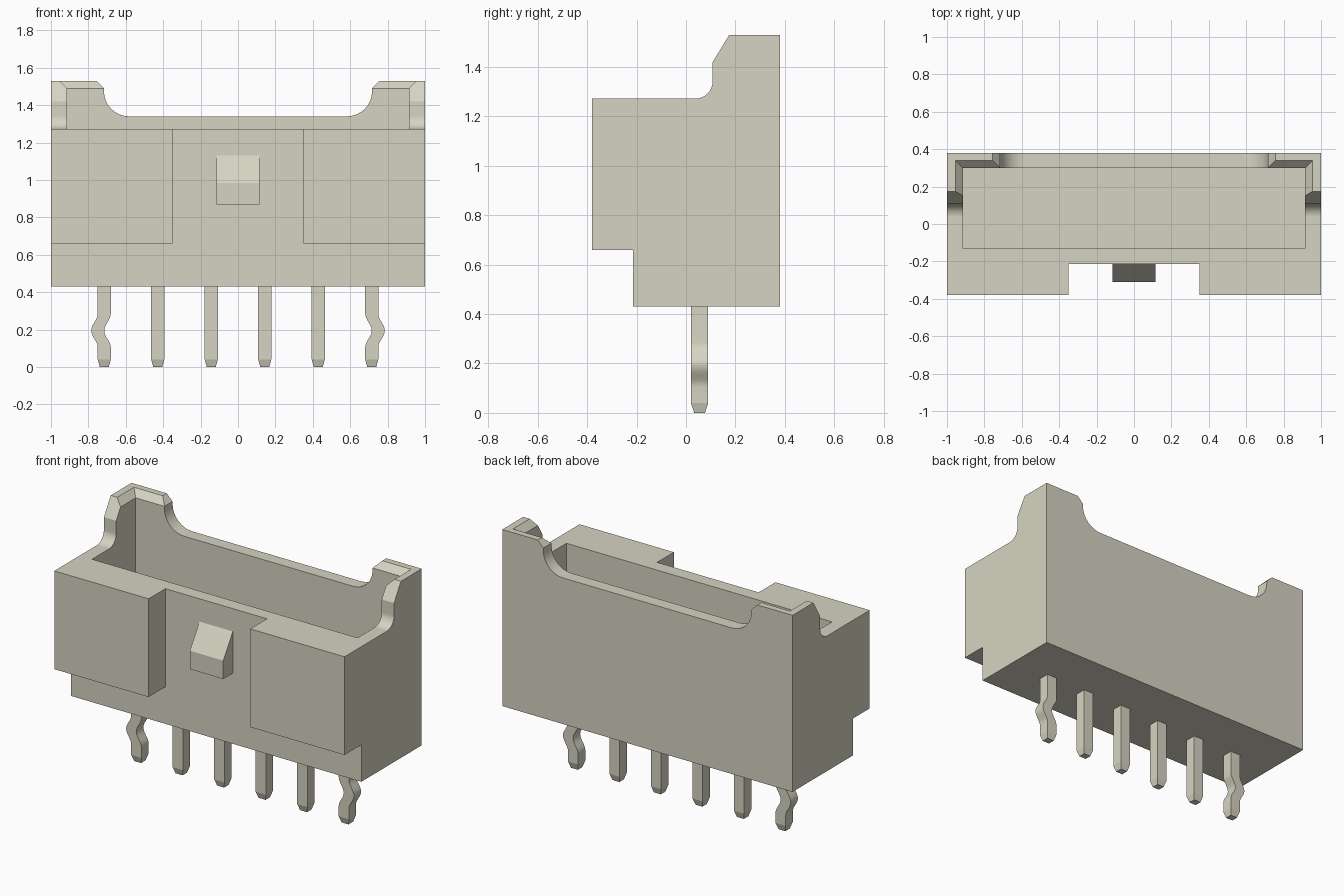
import bpy, bmesh, math

cube = bpy.data.objects.get("Cube")
if cube:
    bpy.data.objects.remove(cube, do_unlink=True)

ivory = bpy.data.materials.new("warm ivory plastic")
ivory.use_nodes = True
ivory.diffuse_color = (0.674, 0.658, 0.539, 1)
ivory.node_tree.nodes["Principled BSDF"].inputs["Base Color"].default_value = ivory.diffuse_color


def loft(name, rings):
    """Closed solid through rings of matching points."""
    bm = bmesh.new()
    vs = [[bm.verts.new(p) for p in ring] for ring in rings]
    n = len(vs[0])
    for a, b in zip(vs, vs[1:]):
        for i in range(n):
            j = (i + 1) % n
            bm.faces.new((a[i], a[j], b[j], b[i]))
    bm.faces.new(vs[0][::-1])
    bm.faces.new(vs[-1])
    bmesh.ops.recalc_face_normals(bm, faces=bm.faces)
    me = bpy.data.meshes.new(name)
    bm.to_mesh(me)
    bm.free()
    me.materials.append(ivory)
    ob = bpy.data.objects.new(name, me)
    bpy.context.collection.objects.link(ob)
    return ob


def extrude_x(name, yz, x0, x1):
    return loft(name, [[(x, y, z) for y, z in yz] for x in (x0, x1)])


def extrude_y(name, xz, y0, y1):
    return loft(name, [[(x, y, z) for x, z in xz] for y in (y0, y1)])


def rect(x0, x1, y0, y1, z):
    return [(x0, y0, z), (x1, y0, z), (x1, y1, z), (x0, y1, z)]


def arc(cx, cz, r, a0, a1, n=8):
    angles = [math.radians(a0 + (a1 - a0) * i / n) for i in range(n + 1)]
    return [(cx + r * math.cos(a), cz + r * math.sin(a)) for a in angles]


def smooth(ob):
    bpy.ops.object.select_all(action='DESELECT')
    ob.select_set(True)
    bpy.context.view_layer.objects.active = ob
    bpy.ops.object.shade_smooth_by_angle(angle=math.radians(13))


# Housing: side outline with the stepped front and raised back
side = [(-0.215, 0.43), (0.38, 0.43), (0.38, 1.53), (0.175, 1.53), (0.108, 1.42)]
side += arc(0.038, 1.342, 0.07, 0, -90)
side += [(-0.38, 1.272), (-0.38, 0.66), (-0.215, 0.66)]
housing = extrude_x("housing", side, -1, 1)

# Cutters: cavity with flared mouth, front recess, back wall dip
cavity = loft("cavity_cutter", [
    rect(-0.915, 0.915, -0.13, 0.30, 0.60),
    rect(-0.915, 0.915, -0.13, 0.30, 1.49),
    rect(-1.015, 1.015, -0.23, 0.40, 1.59)])
recess = loft("recess_cutter", [
    rect(-0.35, 0.35, -0.5, -0.215, 0.5),
    rect(-0.35, 0.35, -0.5, -0.215, 1.7)])
half = arc(0.582, 1.475, 0.135, -90, 0) + [(0.717, 1.49), (0.817, 1.59)]
dip = extrude_y("dip_cutter", half + [(-x, z) for x, z in reversed(half)], -0.6, 0.6)

cutters = (cavity, recess, dip)
for cutter in cutters:
    mod = housing.modifiers.new(cutter.name, 'BOOLEAN')
    mod.operation, mod.solver, mod.object = 'DIFFERENCE', 'EXACT', cutter
deps = bpy.context.evaluated_depsgraph_get()
mesh = bpy.data.meshes.new_from_object(housing.evaluated_get(deps))
housing.modifiers.clear()
housing.data = mesh
for cutter in cutters:
    bpy.data.objects.remove(cutter, do_unlink=True)
smooth(housing)
housing.modifiers.new("even_normals", 'WEIGHTED_NORMAL').keep_sharp = True

# Locking wedge on the front
extrude_x("locking_wedge",
          [(-0.205, 0.87), (-0.31, 0.87), (-0.31, 0.985), (-0.215, 1.13), (-0.205, 1.13)],
          -0.115, 0.115)


# Pins: straight inside, kinked outward at both ends
def pin(name, x, kink):
    def ring(z, dx=0, hx=0.035, hy=0.035):
        return rect(x + dx - hx, x + dx + hx, 0.055 - hy, 0.055 + hy, z)
    rings = [ring(0, hx=0.024, hy=0.022), ring(0.04)]
    if kink:
        for i in range(17):
            t = i / 16
            rings.append(ring(0.105 + 0.18 * t, kink * 0.0175 * (1 - math.cos(2 * math.pi * t))))
    rings.append(ring(0.44))
    smooth(loft(name, rings))


for i in range(6):
    x = -0.715 + 0.286 * i
    pin(f"pin_{i + 1}", x, {0: -1, 5: 1}.get(i, 0))
